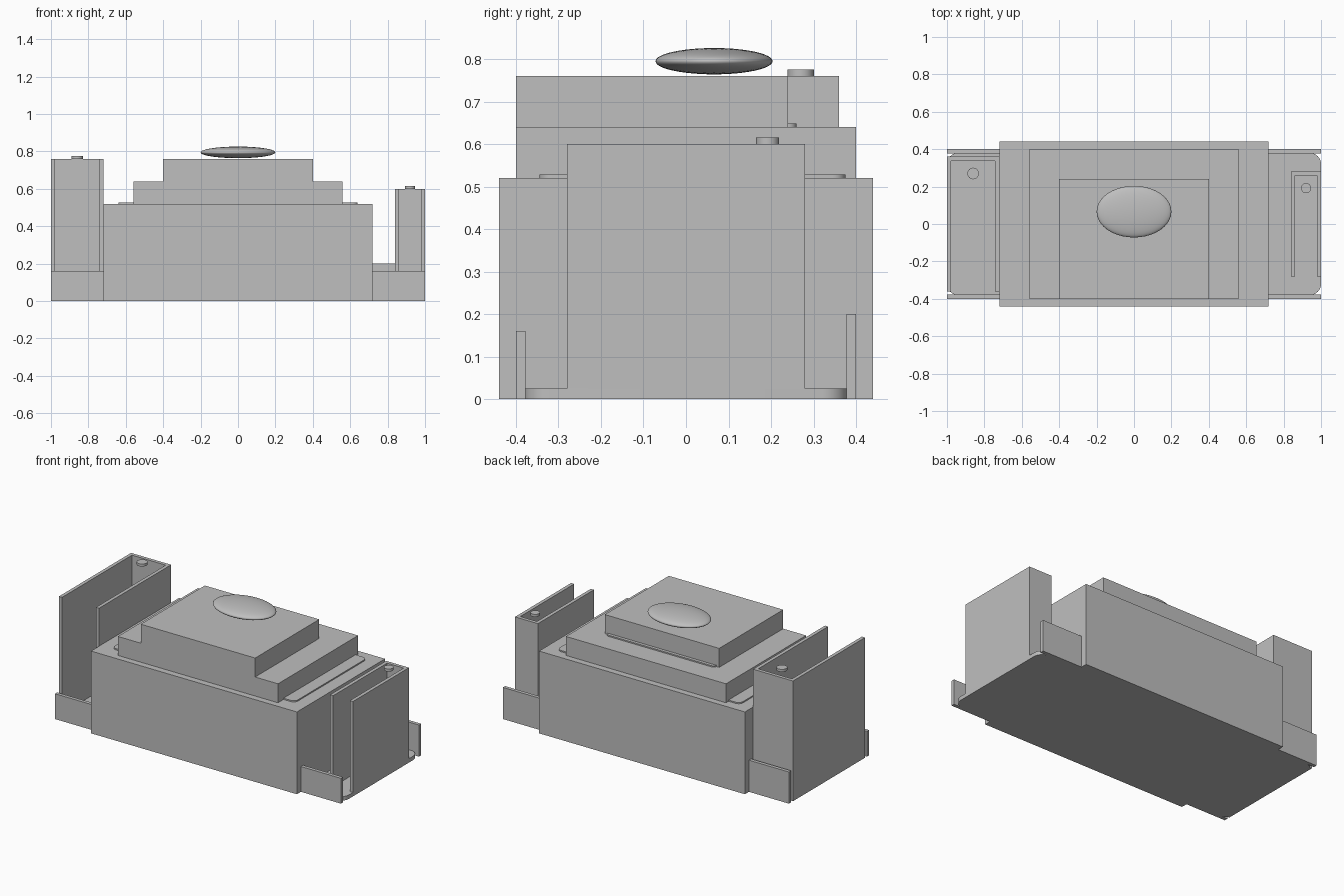
import bpy
import bmesh
import math

if "Cube" in bpy.data.objects:
    bpy.data.objects.remove(bpy.data.objects["Cube"], do_unlink=True)

# Single flat colour
GREY = (0.52, 0.52, 0.52, 1.0)
grey = bpy.data.materials.new("plain grey")
grey.use_nodes = True
grey.diffuse_color = GREY
grey.node_tree.nodes["Principled BSDF"].inputs["Base Color"].default_value = GREY


def finish(name, bm):
    bmesh.ops.recalc_face_normals(bm, faces=bm.faces[:])
    mesh = bpy.data.meshes.new(name)
    bm.to_mesh(mesh)
    bm.free()
    mesh.materials.append(grey)
    obj = bpy.data.objects.new(name, mesh)
    bpy.context.collection.objects.link(obj)
    return obj


def smooth(obj, angle=30):
    bpy.ops.object.select_all(action="DESELECT")
    obj.select_set(True)
    bpy.context.view_layer.objects.active = obj
    bpy.ops.object.shade_smooth_by_angle(angle=math.radians(angle))


def prism(name, outline, z0, z1):
    """Extrude a plan outline upward."""
    bm = bmesh.new()
    face = bm.faces.new([bm.verts.new((x, y, z0)) for x, y in outline])
    top = bmesh.ops.extrude_face_region(bm, geom=[face], use_keep_orig=True)["geom"]
    bmesh.ops.translate(bm, vec=(0, 0, z1 - z0),
                        verts=[v for v in top if isinstance(v, bmesh.types.BMVert)])
    return finish(name, bm)


def box(name, x0, x1, y0, y1, z0, z1):
    return prism(name, [(x0, y0), (x1, y0), (x1, y1), (x0, y1)], z0, z1)


def rounded_slab(name, x0, x1, y0, y1, z0, z1, r, steps=8):
    corners = [(x1 - r, y1 - r), (x0 + r, y1 - r), (x0 + r, y0 + r), (x1 - r, y0 + r)]
    outline = []
    for i, (cx, cy) in enumerate(corners):
        for s in range(steps + 1):
            a = (i + s / steps) * math.pi / 2
            outline.append((cx + r * math.cos(a), cy + r * math.sin(a)))
    smooth(prism(name, outline, z0, z1))


def channel(name, x0, x1, y0, y1, z1, t):
    """Upright U-shaped wall, open at the front and top."""
    prism(name, [(x0, y0), (x0 + t, y0), (x0 + t, y1 - t), (x1 - t, y1 - t),
                 (x1 - t, y0), (x1, y0), (x1, y1), (x0, y1)], 0, z1)


def disc(name, x, y, z0, z1, r, sides=32):
    ring = [(x + r * math.cos(i * math.tau / sides), y + r * math.sin(i * math.tau / sides))
            for i in range(sides)]
    smooth(prism(name, ring, z0, z1))


# Main block and its stepped tiers
box("main_block", -0.72, 0.72, -0.44, 0.44, 0, 0.52)
box("middle_tier", -0.56, 0.56, -0.40, 0.40, 0.52, 0.64)
box("upper_tier", -0.40, 0.40, -0.40, 0.24, 0.64, 0.76)

# Thin rounded plates under the tiers
rounded_slab("lower_plate", -0.64, 0.64, -0.345, 0.375, 0.52, 0.528, 0.03)
rounded_slab("upper_plate", -0.38, 0.38, -0.30, 0.26, 0.64, 0.648, 0.02)

# Floor at both ends, with low front and back walls
for side, sign in (("left", 1), ("right", -1)):
    inner, outer = sorted((sign * 0.72, sign * 1.0))
    box(side + "_front_wall", inner, outer, -0.40, -0.378, 0, 0.16)
    box(side + "_back_wall", inner, outer, 0.378, 0.40, 0, 0.20)
rounded_slab("floor", -1, 1, -0.38, 0.38, 0, 0.025, 0.06)

# End towers and their top discs
channel("tall_tower", -1.0, -0.72, -0.36, 0.36, 0.76, 0.022)
disc("tall_tower_disc", -0.86, 0.27, 0.76, 0.776, 0.031)
channel("short_tower", 0.84, 1.0, -0.28, 0.28, 0.60, 0.022)
disc("short_tower_disc", 0.92, 0.192, 0.60, 0.616, 0.027)

# Flattened dome above the upper tier
bm = bmesh.new()
bmesh.ops.create_icosphere(bm, subdivisions=4, radius=1)
bmesh.ops.scale(bm, vec=(0.2, 0.138, 0.031), verts=bm.verts[:])
bmesh.ops.translate(bm, vec=(0, 0.066, 0.795), verts=bm.verts[:])
smooth(finish("flattened_dome", bm), 40)
